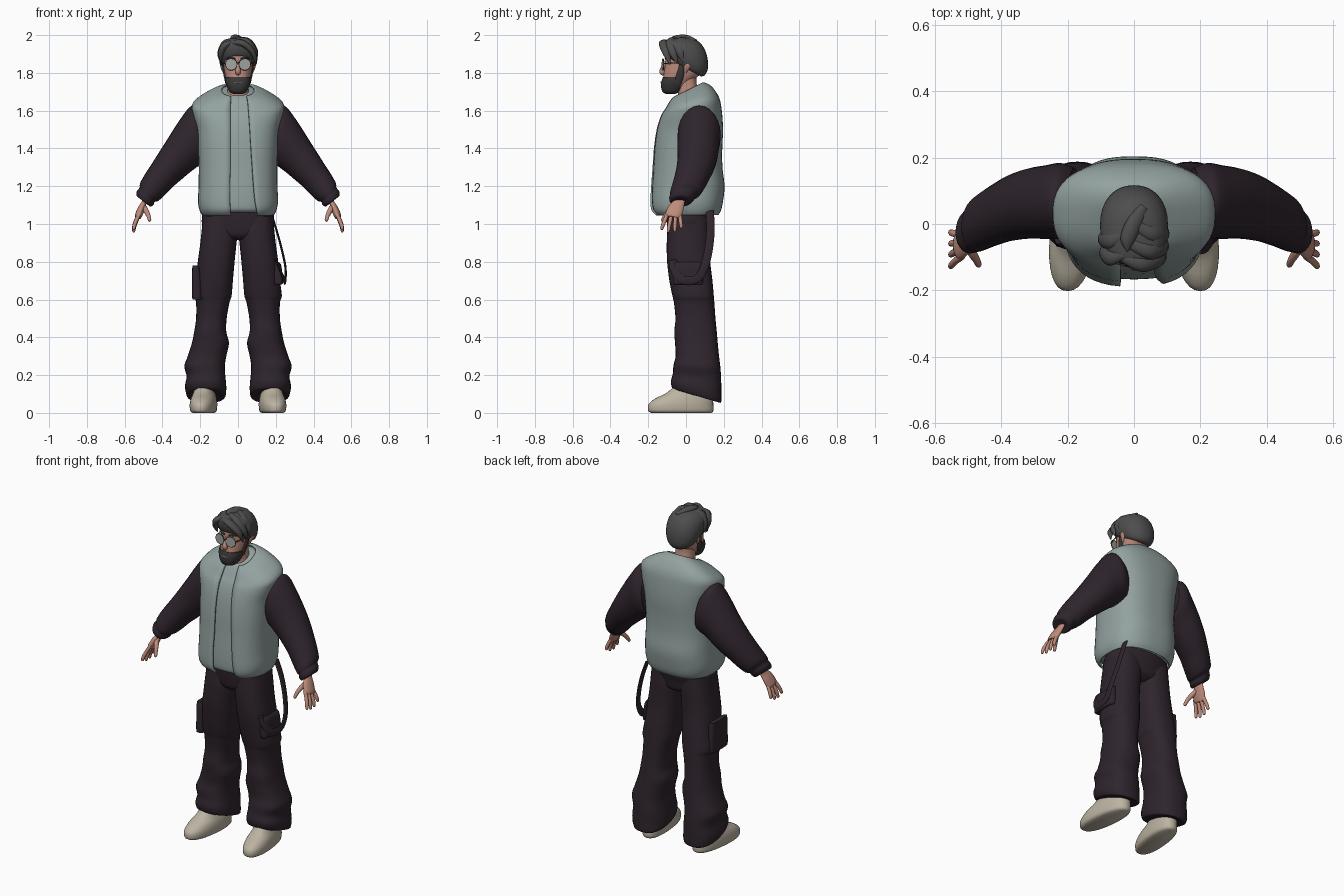
import bpy, bmesh, math
from mathutils import Vector as V

def material(name, r, g, b):
    m = bpy.data.materials.new(name)
    m.diffuse_color = (r, g, b, 1)
    return m

VEST = material("grey green cloth", .29, .36, .35)
DARK = material("dark plum cloth", .028, .018, .026)
SKIN = material("skin", .52, .26, .20)
HAIR = material("dark grey hair", .075, .075, .075)
BEARD = material("charcoal beard", .04, .04, .04)
SHOE = material("beige shoe", .50, .45, .36)
LENS = material("grey lens", .36, .38, .36)
LIPS = material("pale lips", .55, .36, .31)

def finish(ob, mat, mirror=False, angle=50):
    ob.data.materials.append(mat)
    if mirror:
        ob.modifiers.new("Mirror", 'MIRROR').use_mirror_merge = False
    bpy.ops.object.select_all(action='DESELECT')
    ob.select_set(True)
    bpy.context.view_layer.objects.active = ob
    bpy.ops.object.shade_smooth_by_angle(angle=math.radians(angle))
    return ob

def loft(name, rings, mat, mirror=False, closed=True, steps=4):
    """Skin a smooth surface through rings of points."""
    fine = []
    for i in range(len(rings) - 1):
        a, b = rings[max(i - 1, 0)], rings[i]
        c, d = rings[i + 1], rings[min(i + 2, len(rings) - 1)]
        for s in range(steps):
            t = s / steps
            fine.append([.5 * (2 * q + (r - p) * t + (2 * p - 5 * q + 4 * r - w) * t * t
                               + (3 * q - p - 3 * r + w) * t ** 3) for p, q, r, w in zip(a, b, c, d)])
    fine.append(rings[-1])
    bm = bmesh.new()
    vs = [[bm.verts.new(p) for p in ring] for ring in fine]
    n = len(vs[0])
    for lo, hi in zip(vs, vs[1:]):
        for k in range(n if closed else n - 1):
            bm.faces.new((lo[k], lo[(k + 1) % n], hi[(k + 1) % n], hi[k]))
    if closed:
        bm.faces.new(vs[0])
        bm.faces.new(vs[-1])
    bmesh.ops.recalc_face_normals(bm, faces=bm.faces)
    me = bpy.data.meshes.new(name)
    bm.to_mesh(me)
    bm.free()
    ob = bpy.data.objects.new(name, me)
    bpy.context.collection.objects.link(ob)
    return finish(ob, mat, mirror)

def power(v, p):
    return math.copysign(abs(v) ** (2 / p), v)

def level(z, x0, x1, y0, y1, p=2.3, tilt=0, n=32, start=0, end=None):
    """Superellipse ring at height z; tilt raises it along +y."""
    pts = []
    for k in range(n):
        a = 2 * math.pi * k / n if end is None else start + (end - start) * k / (n - 1)
        x = (x0 + x1) / 2 + (x1 - x0) / 2 * power(math.cos(a), p)
        y = (y0 + y1) / 2 + (y1 - y0) / 2 * power(math.sin(a), p)
        pts.append(V((x, y, z + tilt * y)))
    return pts

def oval(c, u, v, n=24):
    return [V(c) + V(u) * math.cos(2 * math.pi * k / n) + V(v) * math.sin(2 * math.pi * k / n) for k in range(n)]

def tube(name, pts, mat, mirror=False, side=(0, 1, 0), flat=1, n=12):
    """Tapered tube; pts are x, y, z, radius; flat scales it across 'side'."""
    rings = []
    for i, p in enumerate(pts):
        d = V(pts[min(i + 1, len(pts) - 1)][:3]) - V(pts[max(i - 1, 0)][:3])
        u = d.cross(V(side)).normalized()
        w = u.cross(d).normalized()
        rings.append(oval(p[:3], u * p[3] * flat, w * p[3], n))
    return loft(name, rings, mat, mirror)

# Torso profile: z, half width, y front, y back, tilt, vest opening edges
torso = [(1.05, .185, -.155, .165, 0, -.04, .10), (1.075, .198, -.178, .18, 0, -.04, .098),
         (1.12, .206, -.183, .19, 0, -.042, .09), (1.2, .203, -.18, .198, 0, -.043, .082),
         (1.3, .202, -.172, .187, 0, -.04, .075), (1.4, .205, -.165, .186, 0, -.04, .068),
         (1.5, .212, -.150, .19, 0, -.04, .062), (1.58, .232, -.128, .184, .08, -.04, .057),
         (1.63, .232, -.105, .17, .22, -.04, .054), (1.68, .15, -.078, .13, .35, -.038, .05),
         (1.70, .085, -.058, .09, .5, -.036, .045)]
vest = []
for z, a, y0, y1, tilt, el, er in torso:
    c = [math.copysign(abs(e / a) ** 1.3, e) for e in (er, el)]
    vest.append(level(z, -a, a, y0, y1, 2.6, tilt, 48, -math.acos(c[0]), 2 * math.pi - math.acos(c[1])))
ob = loft("vest", vest, VEST, closed=False)
sol = ob.modifiers.new("Thickness", 'SOLIDIFY')
sol.thickness, sol.offset = .012, 0
loft("shirt", [level(z + (.01 if i == 0 else 0), -a + .016, a - .016, y0 + .016, y1 - .016, 2.6, t)
               for i, (z, a, y0, y1, t, _, _) in enumerate(torso)], VEST)

# Sleeves: centre and half vector across the arm in x and z, half depth in y
sleeve = [((.18, .07, 1.46), (.018, .135), .10), ((.222, .07, 1.47), (.023, .157), .114),
          ((.265, .066, 1.425), (.042, .128), .111), ((.315, .062, 1.362), (.055, .093), .106),
          ((.365, .05, 1.302), (.054, .076), .10), ((.402, .035, 1.257), (.053, .064), .094),
          ((.44, .016, 1.208), (.052, .056), .088), ((.470, -.002, 1.170), (.048, .047), .082),
          ((.481, -.014, 1.155), (.04, .038), .07), ((.492, -.022, 1.137), (.044, .036), .067),
          ((.500, -.028, 1.120), (.036, .028), .055), ((.499, -.028, 1.122), (.02, .016), .03)]
loft("sleeve", [oval(c, (u[0], 0, u[1]), (0, r, 0)) for c, u, r in sleeve], DARK, True)

# Hands
tube("palm", [(.488, -.025, 1.15, .024), (.497, -.036, 1.115, .03), (.51, -.052, 1.085, .041),
              (.525, -.066, 1.05, .043), (.530, -.069, 1.035, .036)], SKIN, True, flat=.45, n=20)
for i, (y, drop) in enumerate([(-.098, .0), (-.076, .012), (-.055, .01), (-.034, -.008)]):
    s = -.03 + i * .013
    tube("finger", [(.518, y, 1.06, .010), (.536, y + s * .4, 1.025 - drop * .3, .0105),
                    (.548, y + s * .8, .995 - drop * .6, .010), (.552, y + s, .975 - drop, .008),
                    (.552, y + s, .968 - drop, .003)], SKIN, True)
tube("thumb", [(.502, -.06, 1.095, .014), (.487, -.088, 1.07, .014), (.474, -.110, 1.043, .011),
               (.468, -.123, 1.02, .009), (.467, -.126, 1.013, .003)], SKIN, True)

# Trousers: z, inner x, outer x, y front, y back, tilt
loft("trouser_seat", [level(.915, -.06, .06, -.06, .08), level(.94, -.14, .14, -.09, .115),
                      level(.99, -.188, .188, -.1, .125), level(1.05, -.189, .189, -.105, .14),
                      level(1.10, -.18, .18, -.105, .14)], DARK)
leg = [(1.04, .01, .185, -.09, .12, 0), (.95, .004, .194, -.10, .125, 0), (.88, .010, .202, -.102, .125, 0),
       (.8, .018, .213, -.10, .128, 0), (.7, .027, .222, -.088, .14, 0), (.62, .034, .232, -.072, .147, 0),
       (.585, .045, .222, -.064, .15, 0), (.5, .06, .222, -.056, .156, 0), (.43, .062, .232, -.062, .163, 0),
       (.37, .048, .244, -.058, .168, 0), (.30, .062, .266, -.055, .175, 0), (.25, .07, .284, -.066, .182, -.05),
       (.2, .067, .272, -.07, .186, -.1), (.15, .062, .281, -.08, .187, -.2), (.11, .066, .27, -.072, .186, -.29),
       (.108, .085, .25, -.05, .165, -.29)]
loft("trouser_leg", [level(z, a, b, c, d, 2.4, t) for z, a, b, c, d, t in leg], DARK, True)

# Cargo pockets on the outer thighs
def pocket(x, z, h):
    rings = [level(z - h, x - .02, x + .02, -.065, .085, 4), level(z - h + .015, x - .026, x + .026, -.07, .09, 4),
             level(z + h * .6, x - .026, x + .018, -.065, .085, 4), level(z + h, x - .024, x + .004, -.06, .08, 4)]
    loft("cargo_pocket", rings, DARK)
pocket(-.217, .69, .09)
pocket(.212, .74, .06)

# Hanging strap: a ribbon looping from the waistband to the pocket
path = [V(p) for p in [(.17, .125, 1.07), (.2, .13, .98), (.228, .122, .88), (.25, .1, .78), (.252, .066, .715),
                       (.248, .015, .70), (.24, -.035, .712), (.222, -.062, .76), (.2, -.07, .81)]]
strap = []
for i, p in enumerate(path):
    d = path[min(i + 1, 8)] - path[max(i - 1, 0)]
    strap.append(oval(p, V((1, 0, 0)).cross(d).normalized() * .022, (.006, 0, 0), 10))
loft("strap", strap, DARK)

# Shoes, slightly turned out
shoe = loft("shoe", [level(0, -.055, .055, -.185, .135), level(.012, -.067, .067, -.2, .145),
                     level(.045, -.07, .07, -.198, .145), level(.075, -.066, .066, -.165, .142),
                     level(.105, -.057, .057, -.105, .135), level(.14, -.05, .05, -.065, .125),
                     level(.17, -.045, .045, -.045, .12)], SHOE, True)
for v in shoe.data.vertices:
    v.co.x += .18 - v.co.y * .10

# Neck and head
loft("neck", [level(1.63, -.075, .075, -.045, .08), level(1.69, -.058, .058, -.042, .07),
              level(1.75, -.054, .054, -.05, .055), level(1.82, -.055, .055, -.06, .06)], SKIN)
loft("head", [level(1.70, -.02, .02, -.105, -.05), level(1.72, -.045, .045, -.118, 0),
              level(1.76, -.062, .062, -.121, .04), level(1.80, -.072, .072, -.117, .08),
              level(1.85, -.077, .077, -.110, .09), level(1.9, -.08, .08, -.107, .092),
              level(1.95, -.068, .068, -.09, .08), level(1.975, -.03, .03, -.05, .04)], SKIN)
tube("nose", [(0, -.106, 1.862, .007), (0, -.119, 1.835, .010), (0, -.127, 1.81, .0145),
              (0, -.121, 1.797, .013), (0, -.114, 1.792, .006)], SKIN, side=(1, 0, 0))
tube("ear", [(.076, -.005, 1.80, .006), (.083, .002, 1.82, .013), (.086, .01, 1.845, .018),
             (.083, .01, 1.862, .008)], SKIN, True, flat=.5)

# Beard, sideburns and mouth
loft("beard", [level(1.688, -.022, .022, -.103, -.06), level(1.698, -.043, .043, -.123, -.035),
               level(1.725, -.058, .058, -.132, -.01), level(1.755, -.067, .067, -.130, .0),
               level(1.777, -.066, .066, -.122, -.01)], BEARD)
tube("sideburn", [(.058, -.045, 1.745, .02), (.068, -.03, 1.79, .02), (.075, -.022, 1.83, .016),
                  (.078, -.02, 1.87, .012)], BEARD, True, flat=.45)
tube("mouth", [(-.022, -.124, 1.748, .004), (0, -.130, 1.75, .006), (.022, -.124, 1.748, .004)], LIPS, flat=.8)

# Hair cap: high at the forehead, low at the nape, then swept locks
cap = [(1.825, .078, -.09, .08, -.55), (1.838, .09, -.112, .1, -.5), (1.868, .1, -.122, .115, -.42),
       (1.905, .102, -.125, .115, -.3), (1.94, .094, -.122, .1, -.18), (1.967, .072, -.098, .074, -.1),
       (1.982, .04, -.055, .04, -.05), (1.986, .012, -.02, .01, 0)]
loft("hair", [level(z, -a, a, b, c, 2.2, t) for z, a, b, c, t in cap], HAIR)
locks = [[(-.055, -.085, 1.955), (.02, -.118, 1.958), (.078, -.105, 1.91), (.095, -.085, 1.845)],
         [(-.03, -.05, 1.978), (.045, -.08, 1.965), (.088, -.07, 1.91), (.098, -.045, 1.85)],
         [(.0, .0, 1.982), (.055, -.03, 1.965), (.092, -.03, 1.91), (.092, -.012, 1.85)],
         [(-.03, -.09, 1.965), (-.07, -.1, 1.945), (-.09, -.085, 1.905), (-.09, -.07, 1.855)],
         [(-.03, -.03, 1.975), (-.07, -.05, 1.955), (-.094, -.045, 1.9), (-.088, -.03, 1.845)],
         [(.03, .05, 1.965), (.0, .0, 1.982), (-.02, -.05, 1.985), (-.02, -.085, 1.985)]]
for l in locks:
    tube("hair_lock", [(*p, r) for p, r in zip(l, (.016, .026, .022, .003))], HAIR, flat=.7)
tube("eyebrow", [(.014, -.109, 1.874, .004), (.036, -.105, 1.879, .005), (.06, -.088, 1.874, .003)], BEARD, True)

# Glasses
for s in (-1, 1):
    pos, rot = (s * .036, -.122, 1.845), (math.pi / 2, 0, s * .15)
    bpy.ops.mesh.primitive_cylinder_add(vertices=24, radius=.029, depth=.004, location=pos, rotation=rot)
    bpy.context.object.name = "lens"
    finish(bpy.context.object, LENS, angle=30)
    bpy.ops.mesh.primitive_torus_add(major_radius=.03, minor_radius=.0025, major_segments=28, minor_segments=6,
                                     location=pos, rotation=rot)
    bpy.context.object.name = "rim"
    finish(bpy.context.object, HAIR)
tube("bridge", [(-.008, -.126, 1.85, .003), (0, -.128, 1.854, .003), (.008, -.126, 1.85, .003)], HAIR, n=6)
tube("temple", [(.064, -.116, 1.85, .003), (.08, -.06, 1.852, .003), (.084, .0, 1.852, .003)], HAIR, True,
     side=(0, 0, 1), n=6)
